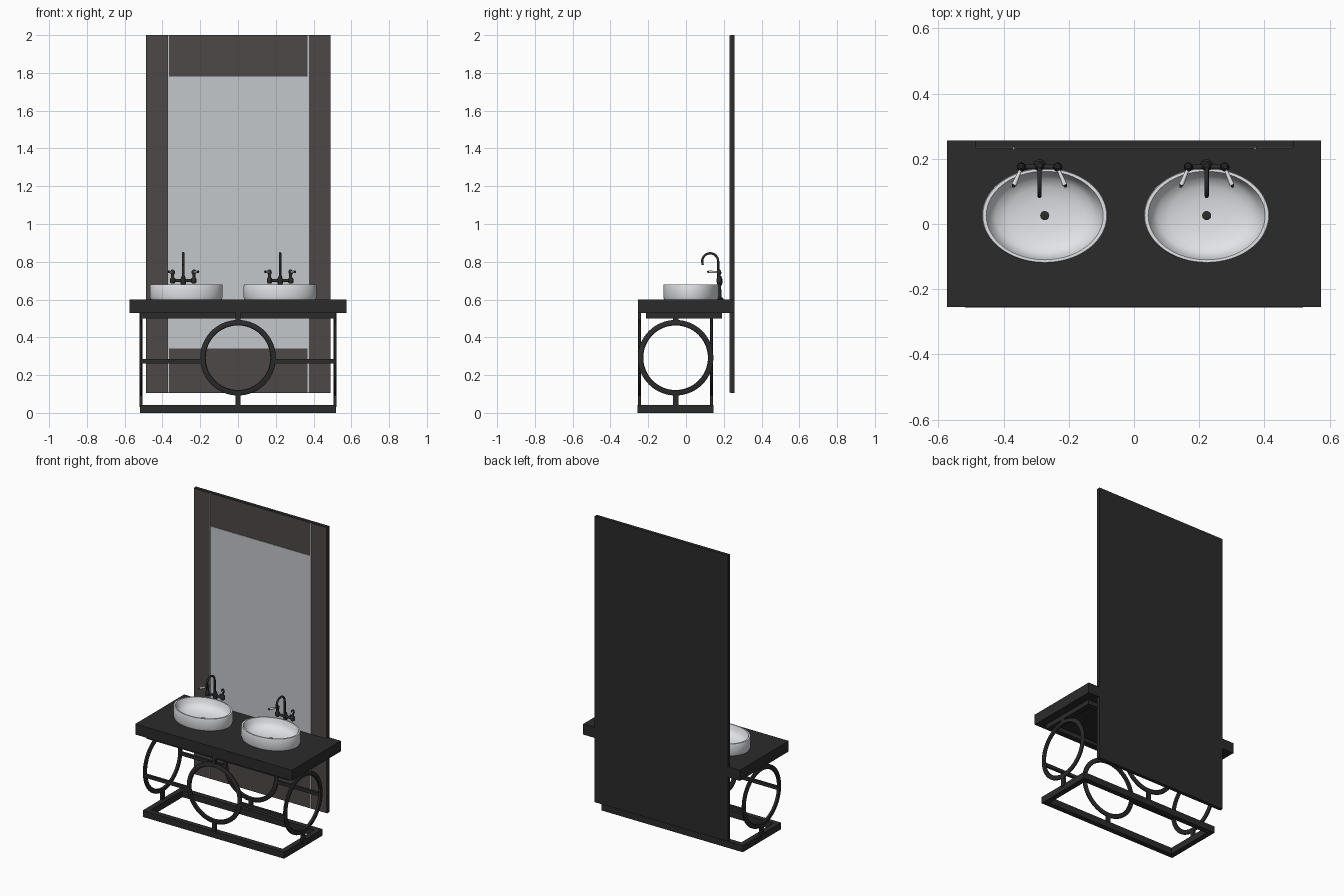
import bpy, bmesh, math
from mathutils import Vector, Matrix

if "Cube" in bpy.data.objects:
    bpy.data.objects.remove(bpy.data.objects["Cube"])


def mat(name, r, g, b):
    m = bpy.data.materials.new(name)
    m.diffuse_color = (r, g, b, 1)
    m.use_nodes = True
    m.node_tree.nodes["Principled BSDF"].inputs["Base Color"].default_value = m.diffuse_color
    return m


BLACK = mat("matte black", 0.024, 0.024, 0.024)
BROWN = mat("smoked bronze glass", 0.075, 0.066, 0.063)
MIRROR = mat("mirror silver", 0.55, 0.57, 0.6)
WHITE = mat("white ceramic", 0.8, 0.81, 0.84)


def finish(name, bm, m, smooth=False):
    bmesh.ops.recalc_face_normals(bm, faces=bm.faces)
    me = bpy.data.meshes.new(name)
    bm.to_mesh(me)
    bm.free()
    o = bpy.data.objects.new(name, me)
    bpy.context.collection.objects.link(o)
    me.materials.append(m)
    if smooth:
        bpy.ops.object.select_all(action='DESELECT')
        o.select_set(True)
        bpy.context.view_layer.objects.active = o
        bpy.ops.object.shade_smooth_by_angle(angle=math.radians(40))
    return o


def box(name, x0, x1, y0, y1, z0, z1, m):
    bm = bmesh.new()
    bmesh.ops.create_cube(bm, size=1)
    for v in bm.verts:
        v.co = Vector(((x0 + x1) / 2 + v.co.x * (x1 - x0),
                       (y0 + y1) / 2 + v.co.y * (y1 - y0),
                       (z0 + z1) / 2 + v.co.z * (z1 - z0)))
    return finish(name, bm, m)


def lathe(name, profile, m, matrix, closed=False, seg=48):
    """Spin (radius, height) points about z, then place by matrix."""
    bm = bmesh.new()
    rows = [[bm.verts.new((r * math.cos(2 * math.pi * i / seg),
                           r * math.sin(2 * math.pi * i / seg), h))
             for i in range(seg)] for r, h in profile]
    pairs = list(zip(rows, rows[1:]))
    if closed:
        pairs.append((rows[-1], rows[0]))
    for a, b in pairs:
        for i in range(seg):
            j = (i + 1) % seg
            bm.faces.new((a[i], a[j], b[j], b[i]))
    if not closed:
        bm.faces.new(rows[0])
        bm.faces.new(rows[-1])
    bm.transform(matrix)
    return finish(name, bm, m, True)


def rod(name, a, b, r0, r1, m, seg=16):
    a, b = Vector(a), Vector(b)
    d = b - a
    rot = d.to_track_quat('Z', 'Y').to_matrix().to_4x4()
    return lathe(name, [(r0, 0), (r1, d.length)], m, Matrix.Translation(a) @ rot, seg=seg)


def rect_frame(name, x, y0, y1, z0, z1, w):
    box(name + "_front", -x, x, y0, y0 + w, z0, z1, BLACK)
    box(name + "_back", -x, x, y1 - w, y1, z0, z1, BLACK)
    box(name + "_left", -x, -x + w, y0 + w, y1 - w, z0, z1, BLACK)
    box(name + "_right", x - w, x, y0 + w, y1 - w, z0, z1, BLACK)


# Countertop, under-frame and floor frame
box("countertop", -0.574, 0.574, -0.255, 0.256, 0.53, 0.6, BLACK)
rect_frame("under_frame", 0.52, -0.213, 0.19, 0.5, 0.53, 0.035)
rect_frame("floor_frame", 0.518, -0.257, 0.145, 0.0, 0.043, 0.035)

# Ring supports with stubs on all four sides
RING = [(0.174, -0.008), (0.195, -0.008), (0.2, -0.004), (0.2, 0.004),
        (0.195, 0.008), (0.174, 0.008), (0.171, 0.004), (0.171, -0.004)]
for name, x, y, side in (("front", 0, -0.246, False), ("back", 0, 0.136, False),
                         ("left", -0.514, -0.055, True), ("right", 0.514, -0.055, True)):
    rot = Matrix.Rotation(math.pi / 2, 4, 'Y' if side else 'X')
    lathe(name + "_ring", RING, BLACK, Matrix.Translation((x, y, 0.292)) @ rot, True, 64)
    dx, dy = (0.008, 0.014) if side else (0.014, 0.008)
    box(name + "_ring_foot", x - dx, x + dx, y - dy, y + dy, 0.03, 0.1, BLACK)
    box(name + "_ring_head", x - dx, x + dx, y - dy, y + dy, 0.485, 0.535, BLACK)

# Horizontal bars joining the rings
for yn, y in (("front", -0.246), ("back", 0.136)):
    for xn, s in (("left", -1), ("right", 1)):
        xs = sorted((s * 0.19, s * 0.518))
        box(f"{yn}_{xn}_bar", xs[0], xs[1], y - 0.008, y + 0.008, 0.262, 0.284, BLACK)

# Tall mirror: black backing, bronze border panels, silver centre
box("mirror_backing", -0.487, 0.489, 0.235, 0.257, 0.105, 2.0, BLACK)
FY0, FY1 = 0.231, 0.236
box("mirror_glass", -0.368, 0.372, FY0, FY1, 0.342, 1.78, MIRROR)
box("top_panel", -0.368, 0.372, FY0, FY1, 1.782, 1.998, BROWN)
box("bottom_panel", -0.368, 0.372, FY0, FY1, 0.107, 0.34, BROWN)
box("left_panel", -0.485, -0.372, FY0, FY1, 0.107, 1.998, BROWN)
box("right_panel", 0.376, 0.487, FY0, FY1, 0.107, 1.998, BROWN)
box("left_trim", -0.371, -0.365, FY0 - 0.002, FY1, 0.107, 1.998, MIRROR)
box("right_trim", 0.369, 0.375, FY0 - 0.002, FY1, 0.107, 1.998, MIRROR)

# Oval basin profile: outer wall, rim, bowl
BOWL = [(0.97, 0.6), (1.0, 0.612), (1.0, 0.672), (0.985, 0.68), (0.93, 0.68),
        (0.91, 0.672), (0.87, 0.65), (0.78, 0.631), (0.6, 0.617), (0.35, 0.61), (0.08, 0.607)]


def faucet(tag, fx):
    y = 0.17
    # Gooseneck spout
    cu = bpy.data.curves.new(tag + "_spout", 'CURVE')
    cu.dimensions = '3D'
    cu.bevel_depth = 0.0065
    cu.bevel_resolution = 3
    cu.use_fill_caps = True
    pts = [(fx, y, 0.69), (fx, y, 0.75)]
    pts += [(fx, 0.128 + 0.042 * math.cos(math.radians(a)),
             0.803 + 0.042 * math.sin(math.radians(a))) for a in range(0, 196, 13)]
    pts.append((fx, 0.088, 0.782))
    sp = cu.splines.new('POLY')
    sp.points.add(len(pts) - 1)
    for p, c in zip(sp.points, pts):
        p.co = (*c, 1)
    o = bpy.data.objects.new(tag + "_spout", cu)
    bpy.context.collection.objects.link(o)
    cu.materials.append(BLACK)
    # Turned body with foot and collar
    body = [(0.02, 0.6), (0.02, 0.606), (0.01, 0.615), (0.008, 0.67), (0.014, 0.685),
            (0.016, 0.7), (0.012, 0.715), (0.008, 0.725)]
    lathe(tag + "_body", body, BLACK, Matrix.Translation((fx, y + 0.008, 0)), seg=24)
    rod(tag + "_crossbar", (fx - 0.06, y + 0.005, 0.7), (fx + 0.06, y + 0.005, 0.7),
        0.008, 0.008, BLACK)
    # Valves and white levers, mirrored
    valve = [(0.009, 0.685), (0.014, 0.692), (0.014, 0.71), (0.008, 0.718),
             (0.008, 0.732), (0.012, 0.74), (0.011, 0.752), (0.005, 0.758)]
    for side, s in (("left", -1), ("right", 1)):
        hx = fx + s * 0.056
        lathe(f"{tag}_{side}_valve", valve, BLACK,
              Matrix.Translation((hx, y + 0.005, 0)), seg=20)
        rod(f"{tag}_{side}_lever", (hx + s * 0.003, y - 0.005, 0.745),
            (hx + s * 0.022, y - 0.05, 0.747), 0.005, 0.0075, WHITE)
        rod(f"{tag}_{side}_lever_tip", (hx + s * 0.022, y - 0.05, 0.747),
            (hx + s * 0.025, y - 0.058, 0.747), 0.006, 0.003, BLACK)


# Two basins with drains and faucets
for tag, bx, fx in (("left", -0.274, -0.29), ("right", 0.223, 0.223)):
    place = Matrix.Translation((bx, 0.026, 0))
    lathe(tag + "_basin", BOWL, WHITE, place @ Matrix.Diagonal((0.193, 0.146, 1, 1)), seg=64)
    lathe(tag + "_drain", [(0.014, 0.605), (0.014, 0.61), (0.01, 0.612)], BLACK, place, seg=24)
    faucet(tag + "_faucet", fx)
